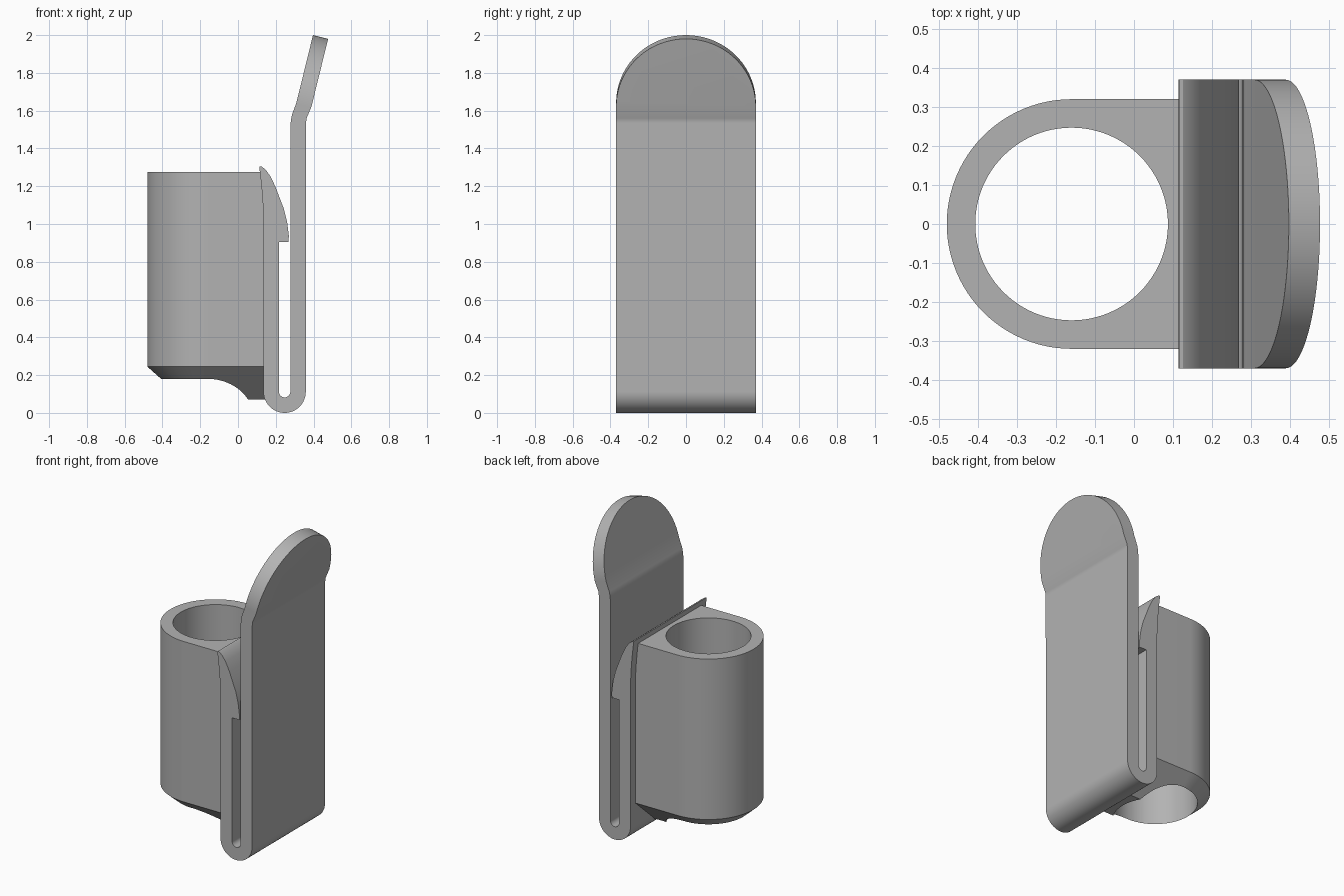
import bpy, bmesh, math
from mathutils import Vector

cube = bpy.data.objects.get("Cube")
if cube:
    bpy.data.objects.remove(cube, do_unlink=True)

grey = bpy.data.materials.new("matte grey")
grey.use_nodes = True
COLOUR = (0.45, 0.45, 0.45, 1)
grey.diffuse_color = COLOUR
grey.node_tree.nodes["Principled BSDF"].inputs["Base Color"].default_value = COLOUR


def arc(cx, cy, r, start, end, n):
    """Points along a circular arc, angles in degrees."""
    angles = [math.radians(start + (end - start) * i / n) for i in range(n + 1)]
    return [(cx + r * math.cos(a), cy + r * math.sin(a)) for a in angles]


def make_object(name, bm):
    bmesh.ops.recalc_face_normals(bm, faces=bm.faces[:])
    mesh = bpy.data.meshes.new(name)
    bm.to_mesh(mesh)
    bm.free()
    mesh.materials.append(grey)
    obj = bpy.data.objects.new(name, mesh)
    bpy.context.collection.objects.link(obj)
    return obj


def activate(obj):
    bpy.ops.object.select_all(action='DESELECT')
    obj.select_set(True)
    bpy.context.view_layer.objects.active = obj


def smooth(obj):
    activate(obj)
    bpy.ops.object.shade_smooth_by_angle(angle=math.radians(30))
    mod = obj.modifiers.new("flat face normals", 'WEIGHTED_NORMAL')
    mod.keep_sharp = True


# Spring clip: side profile with a U bend, a barb and a bent tongue
HALF = 0.37
lean = math.radians(13.8)
up = Vector((math.sin(lean), 0, math.cos(lean)))
tip_in, tip_out = Vector((0.397, 0, 2.0)), Vector((0.477, 0, 1.98))
arch_in, arch_out = tip_in - up * HALF, tip_out - up * HALF

barb = [(0.217, 0.905), (0.268, 0.905), (0.269, 0.94), (0.26, 1.01),
        (0.243, 1.08), (0.22, 1.14), (0.197, 1.2), (0.17, 1.255),
        (0.146, 1.288), (0.125, 1.304), (0.115, 1.305), (0.114, 1.29),
        (0.12, 1.24), (0.128, 1.16), (0.133, 1.08), (0.135, 1.0)]
outer_bend = arc(0.247, 0.112, 0.112, 180, 360, 24)
outer_bar = [(0.36, 1.535), (0.363, 1.56), (arch_out.x, arch_out.z)]
inner_bar = [(arch_in.x, arch_in.z), (0.286, 1.58), (0.28, 1.55), (0.277, 1.51)]
inner_bend = arc(0.247, 0.112, 0.03, 0, -180, 16)
profile = barb + outer_bend + outer_bar + inner_bar + inner_bend
tip = len(barb + outer_bend + outer_bar) - 1

bm = bmesh.new()
front, back = [[bm.verts.new((x, y, z)) for x, z in profile] for y in (-HALF, HALF)]
bm.faces.new(front)
bm.faces.new(back)
for i in range(len(profile)):
    j = (i + 1) % len(profile)
    if i != tip:
        bm.faces.new((front[i], front[j], back[j], back[i]))

# Rounded end of the tongue
def arch_row(base, first, last):
    row = [first]
    for c, s in arc(0, 0, HALF, 180, 0, 40)[1:-1]:
        row.append(bm.verts.new(base + up * s + Vector((0, c, 0))))
    return row + [last]

out_row = arch_row(arch_out, front[tip], back[tip])
in_row = arch_row(arch_in, front[tip + 1], back[tip + 1])
bm.faces.new(out_row)
bm.faces.new(in_row)
for i in range(len(out_row) - 1):
    bm.faces.new((out_row[i], out_row[i + 1], in_row[i + 1], in_row[i]))
smooth(make_object("spring_clip", bm))

# Holder: round-ended sleeve tapering inwards at the bottom
CX = -0.16
bm = bmesh.new()
rings = []
for r, z in ((0.123, 0.07), (0.32, 0.245), (0.32, 1.275)):
    outline = [(0.145, r)] + arc(CX, 0, r, 90, 270, 48) + [(0.145, -r)]
    rings.append([bm.verts.new((x, y, z)) for x, y in outline])
bm.faces.new(rings[0])
bm.faces.new(rings[-1])
for low, high in zip(rings, rings[1:]):
    for i in range(len(low)):
        j = (i + 1) % len(low)
        bm.faces.new((low[i], low[j], high[j], high[i]))
holder = make_object("holder_sleeve", bm)

# Round through hole
bm = bmesh.new()
bmesh.ops.create_cone(bm, cap_ends=True, segments=96, radius1=0.247,
                      radius2=0.247, depth=3)
cutter = make_object("hole_cutter", bm)
cutter.location = (CX, 0, 0.6)
cutter.hide_render = True
bpy.context.view_layer.update()
cut = holder.modifiers.new("hole", 'BOOLEAN')
cut.object = cutter
cut.operation = 'DIFFERENCE'
cut.solver = 'EXACT'
activate(holder)
bpy.ops.object.modifier_apply(modifier=cut.name)
bpy.data.objects.remove(cutter, do_unlink=True)
smooth(holder)
